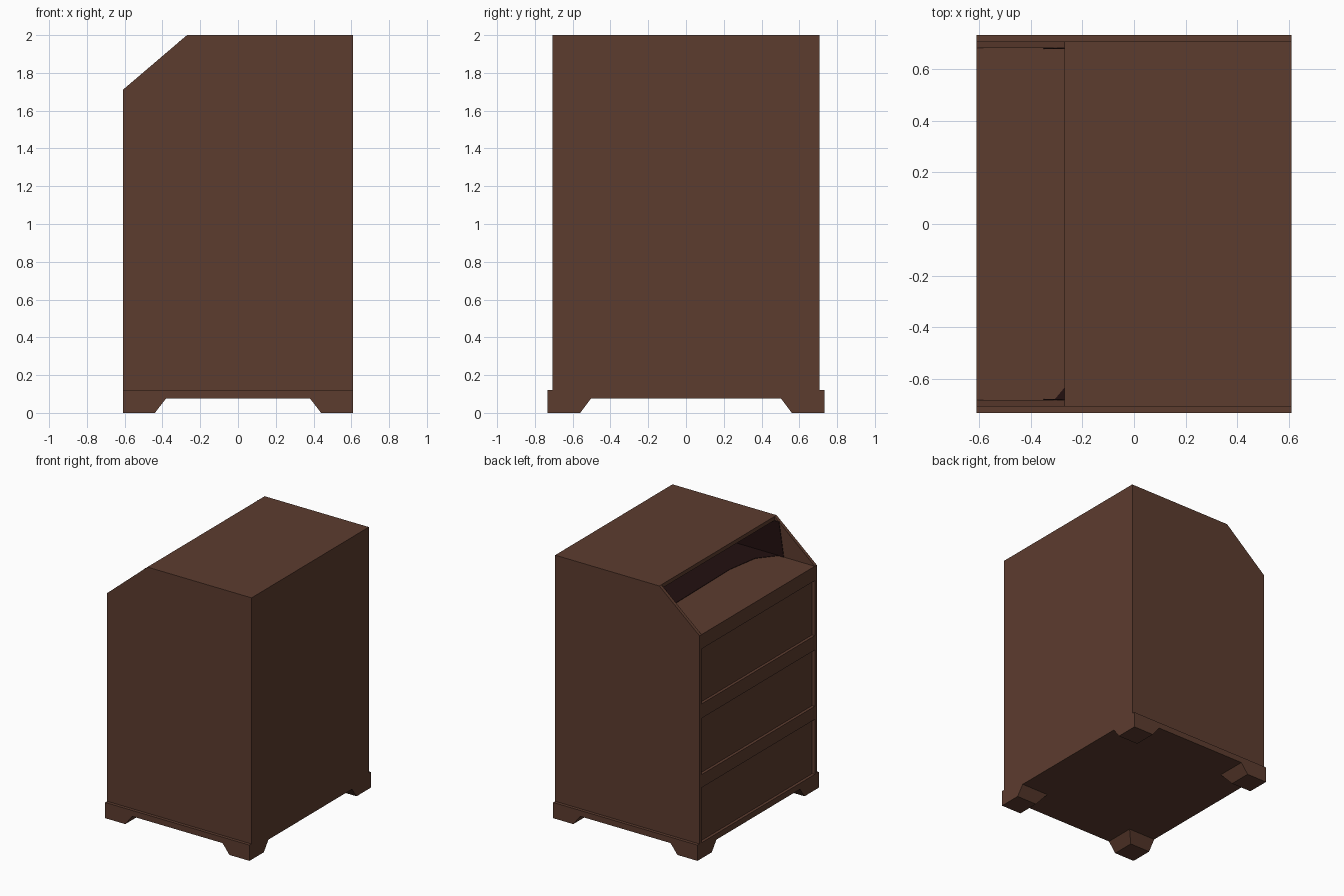
import bpy, bmesh

if "Cube" in bpy.data.objects:
    bpy.data.objects.remove(bpy.data.objects["Cube"])


def material(name, rgb):
    m = bpy.data.materials.new(name)
    m.diffuse_color = (*rgb, 1)
    m.use_nodes = True
    m.node_tree.nodes["Principled BSDF"].inputs["Base Color"].default_value = m.diffuse_color
    return m


WOOD = material("brown wood", (0.108, 0.045, 0.028))
DARK = material("dark interior", (0.016, 0.005, 0.005))


def make(name, bm, mat):
    bmesh.ops.recalc_face_normals(bm, faces=bm.faces)
    me = bpy.data.meshes.new(name)
    bm.to_mesh(me)
    bm.free()
    me.materials.append(mat)
    ob = bpy.data.objects.new(name, me)
    bpy.context.collection.objects.link(ob)
    return ob


def loft(name, lower, upper, mat=WOOD):
    """Closed solid between two matching outlines."""
    bm = bmesh.new()
    a = [bm.verts.new(p) for p in lower]
    b = [bm.verts.new(p) for p in upper]
    n = len(a)
    bm.faces.new(a)
    bm.faces.new(b)
    for i in range(n):
        j = (i + 1) % n
        bm.faces.new((a[i], a[j], b[j], b[i]))
    return make(name, bm, mat)


def box(name, x0, x1, y0, y1, z0, z1, mat=WOOD):
    r = [(x0, y0), (x1, y0), (x1, y1), (x0, y1)]
    return loft(name, [(x, y, z0) for x, y in r], [(x, y, z1) for x, y in r], mat)


def side_plate(name, profile, y0, y1, mat=WOOD):
    return loft(name, [(x, y0, z) for x, z in profile], [(x, y1, z) for x, z in profile], mat)


X, Y, YI = 0.61, 0.708, 0.683
SLANT_X, SLANT_Z = -0.27, 1.71
BASE_Y, BASE_Z = 0.732, 0.075

# side panels with the slanted corner, and dark linings in the open compartment
side = [(-X, 0.12), (X, 0.12), (X, 2), (SLANT_X, 2), (-X, SLANT_Z)]
lining = [(-0.35, SLANT_Z), (-0.31, 1.97), (0.58, 1.97), (0.58, SLANT_Z)]
for s, tag in ((-1, "front"), (1, "rear")):
    side_plate(tag + "_side_panel", side, s * YI, s * Y)
    side_plate(tag + "_compartment_lining", lining, s * (YI - 0.004), s * YI, DARK)

# top, back and writing surface
box("top_board", SLANT_X, X, -YI, YI, 1.97, 2)
box("back_board", 0.585, X, -YI, YI, 0.12, 1.97)
box("writing_surface", -X, 0.585, -YI, YI, 1.68, SLANT_Z)

# remaining dark lining: floor with a shadowed edge, ceiling and back
edge = [(-0.12, YI), (-0.17, 0.35), (-0.16, -0.3), (-0.2, -0.55), (-0.31, -YI)]
outline = edge + [(0.585, -YI), (0.585, YI)]
loft("compartment_floor", [(x, y, SLANT_Z) for x, y in outline],
     [(x, y, SLANT_Z + 0.003) for x, y in outline], DARK)
box("compartment_ceiling", SLANT_X + 0.005, 0.585, -YI, YI, 1.966, 1.97, DARK)
box("compartment_back", 0.58, 0.585, -YI, YI, SLANT_Z, 1.97, DARK)

# rails and recessed drawer fronts
for i, (lo, hi) in enumerate([(0.54, 0.64), (1.07, 1.18), (1.60, 1.68)]):
    box(f"rail_{i + 1}", -X, -0.57, -YI, YI, lo, hi)
for i, (lo, hi) in enumerate([(0.12, 0.54), (0.64, 1.07), (1.18, 1.60)]):
    box(f"drawer_{i + 1}", -X + 0.022, -0.57, -YI, YI, lo, hi)

# plinth with four tapered corner feet
box("plinth", -X, X, -BASE_Y, BASE_Y, BASE_Z, 0.12)
for sx in (-1, 1):
    for sy in (-1, 1):
        def corner(wx, wy, z):
            return [(sx * X, sy * BASE_Y, z), (sx * (X - wx), sy * BASE_Y, z),
                    (sx * (X - wx), sy * (BASE_Y - wy), z), (sx * X, sy * (BASE_Y - wy), z)]
        name = ("rear" if sy > 0 else "front") + ("_right" if sx > 0 else "_left") + "_foot"
        loft(name, corner(0.17, 0.172, 0), corner(0.228, 0.228, BASE_Z))
